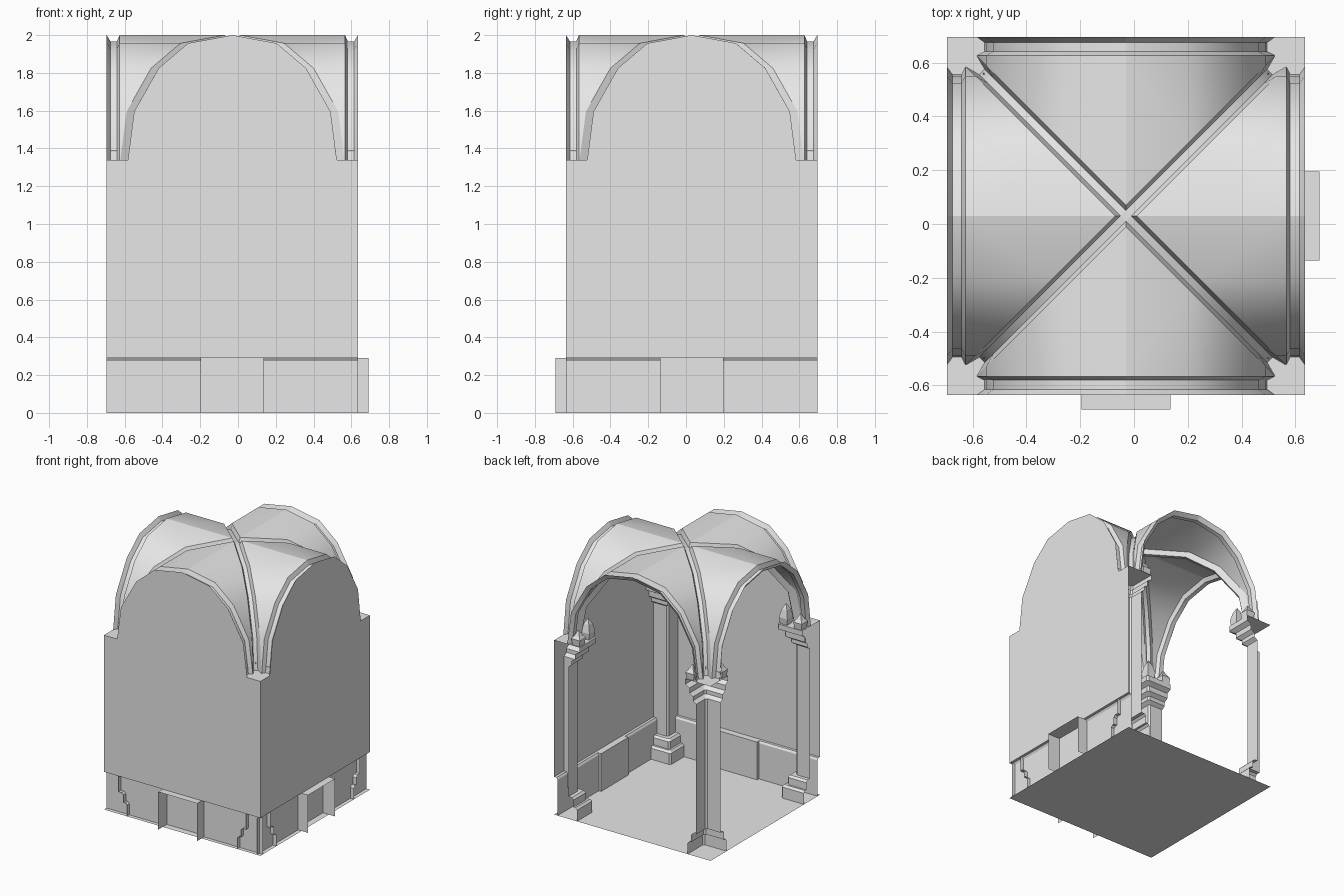
import bpy, math
from mathutils import Vector, Matrix

old = bpy.data.objects.get("Cube")
if old:
    bpy.data.objects.remove(old, do_unlink=True)

stone = bpy.data.materials.new("grey_stone")
stone.use_nodes = True
GREY = (0.8, 0.8, 0.8, 1)
stone.diffuse_color = GREY
stone.node_tree.nodes["Principled BSDF"].inputs["Base Color"].default_value = GREY

CENTRE = Vector((-0.03, 0.03, 0))
HALF = 0.665       # half the bay width
SPRING = 1.34      # height where the arches start
RIB = 0.068        # width of the edge arches
GAP = 0.04         # half width of the diagonal rib
WALL_FOOT = 0.29
NICHE = 0.165      # half width of the niche

# half arch profile: distance from the centre line, height
ARCH = [(0, 2.0), (0.234, 1.957), (0.39, 1.825), (0.52, 1.595), (0.553, SPRING)]


def inner(o, z, s=0.95):
    """The arch profile shrunk to the underside of a rib."""
    return o * s, SPRING + (z - SPRING) * s


class Part:
    """Collects sheets of faces, then makes one object."""

    def __init__(self, name):
        self.name, self.verts, self.faces = name, [], []

    def poly(self, pts, turn=0):
        rot = Matrix.Rotation(turn * math.pi / 2, 4, 'Z')
        n = len(self.verts)
        self.verts += [rot @ Vector(p) + CENTRE for p in pts]
        self.faces.append(list(range(n, n + len(pts))))

    def grid(self, rows, turn=0):
        rot = Matrix.Rotation(turn * math.pi / 2, 4, 'Z')
        n, w = len(self.verts), len(rows[0])
        self.verts += [rot @ Vector(p) + CENTRE for row in rows for p in row]
        for i in range(len(rows) - 1):
            for j in range(w - 1):
                a = n + i * w + j
                self.faces.append([a, a + 1, a + w + 1, a + w])

    def build(self, smooth=True):
        me = bpy.data.meshes.new(self.name)
        me.from_pydata(self.verts, [], self.faces)
        me.materials.append(stone)
        ob = bpy.data.objects.new(self.name, me)
        bpy.context.collection.objects.link(ob)
        if smooth:
            bpy.ops.object.select_all(action='DESELECT')
            ob.select_set(True)
            bpy.context.view_layer.objects.active = ob
            bpy.ops.object.shade_smooth_by_angle(angle=math.radians(32))
        return ob


# floor
floor = Part("floor")
floor.poly([(-HALF, -HALF, 0), (HALF, -HALF, 0), (HALF, HALF, 0), (-HALF, HALF, 0)])
floor.build(False)

# two walls with arched tops, each with a dado and a niche panel
DADO = [(0, WALL_FOOT), (0.02, WALL_FOOT), (0.03, 0.275), (0.03, 0)]
PANEL = 0.05
NICHE_BACK = -0.055
for turn, side in enumerate(("front", "right")):
    wall = Part(side + "_wall")
    top = [(-o, -HALF, z) for o, z in reversed(ARCH)] + [(o, -HALF, z) for o, z in ARCH[1:]]
    wall.poly([(-HALF, -HALF, WALL_FOOT), (HALF, -HALF, WALL_FOOT), (HALF, -HALF, SPRING)]
              + top[::-1] + [(-HALF, -HALF, SPRING)], turn)
    wall.build(False)

    dado = Part(side + "_dado")
    for s in (-1, 1):
        dado.grid([[(s * x, -HALF + d, z) for d, z in DADO] for x in (NICHE, HALF)], turn)
    dado.build(False)

    niche = Part(side + "_niche")
    near, far = -HALF + PANEL, -HALF + NICHE_BACK
    outline = [(-NICHE, 0), (-NICHE, WALL_FOOT), (NICHE, WALL_FOOT), (NICHE, 0)]
    niche.poly([(x, near, z) for x, z in outline], turn)
    niche.grid([[(x, y, z) for x, z in outline] for y in (near, far)], turn)
    niche.build(False)

# vault cells: a faceted barrel reaching from each side to the diagonals
vault = Part("vault_cells")
for turn in range(4):
    for s in (-1, 1):
        vault.grid([[(s * o, -(HALF - RIB), z), (s * o, -min(o + GAP, HALF - RIB), z)]
                    for o, z in ARCH], turn)
vault.build()

# edge arches: open channels hanging just below the vault
edge = Part("edge_arches")
for turn in range(4):
    for s in (-1, 1):
        rows = []
        for o, z in ARCH:
            io, iz = inner(o, z)
            rows.append([(s * o, -HALF, z), (s * io, -HALF + 0.02, iz),
                         (s * io, -HALF + RIB - 0.014, iz), (s * o, -HALF + RIB, z)])
        edge.grid(rows, turn)
edge.build()

# diagonal ribs, meeting in a small boss
ribs = Part("diagonal_ribs")
for turn in range(4):
    rows = []
    for o, z in ARCH:
        io, iz = inner(o, z)
        g = GAP / 2
        rows.append([(o + GAP, o, z), (io + g, io, iz), (io, io + g, iz), (o, o + GAP, z)])
    ribs.grid(rows, turn)
g = GAP / 2
boss_z = inner(*ARCH[0])[1]
ribs.poly([(g, 0, boss_z), (0, g, boss_z), (-g, 0, boss_z), (0, -g, boss_z)])
ribs.build()

# corner piers: stepped base, square shaft, stepped capital (width, height)
PIER = [(0.195, 0), (0.195, 0.085), (0.18, 0.1), (0.165, 0.1), (0.165, 0.155),
        (0.15, 0.17), (0.122, 0.17), (0.122, 1.17), (0.15, 1.19), (0.15, 1.22),
        (0.18, 1.24), (0.18, 1.28), (0.215, 1.3), (0.215, SPRING)]
CHAMFER = 0.012
NAMES = ("back_left", "back_right", "front_right", "front_left")
for turn, name in enumerate(NAMES):
    pier = Part(name + "_pier")
    rows = []
    for a, z in PIER:
        c, e = HALF - a, HALF - a + CHAMFER
        rows.append([(c, HALF, z), (c, e, z), (e, c, z), (HALF, c, z)])
    pier.grid(rows, turn)
    pier.poly([(HALF, HALF, SPRING)] + rows[-1], turn)
    pier.build(False)

    # pointed leaves standing on the capital
    leaves = Part(name + "_capital_leaves")
    for u, v, tip in ((0.17, 0.17, 1.49), (0.18, 0.04, 1.45), (0.04, 0.18, 1.45)):
        ring = [(-1, -1), (1, -1), (1, 1), (-1, 1), (-1, -1)]
        leaves.grid([[(HALF - u + r * x, HALF - v + r * y, z) for x, y in ring]
                     for r, z in ((0.03, SPRING), (0.036, SPRING + 0.05),
                                  (0.022, tip - 0.04), (0.002, tip))], turn)
    leaves.build(False)
